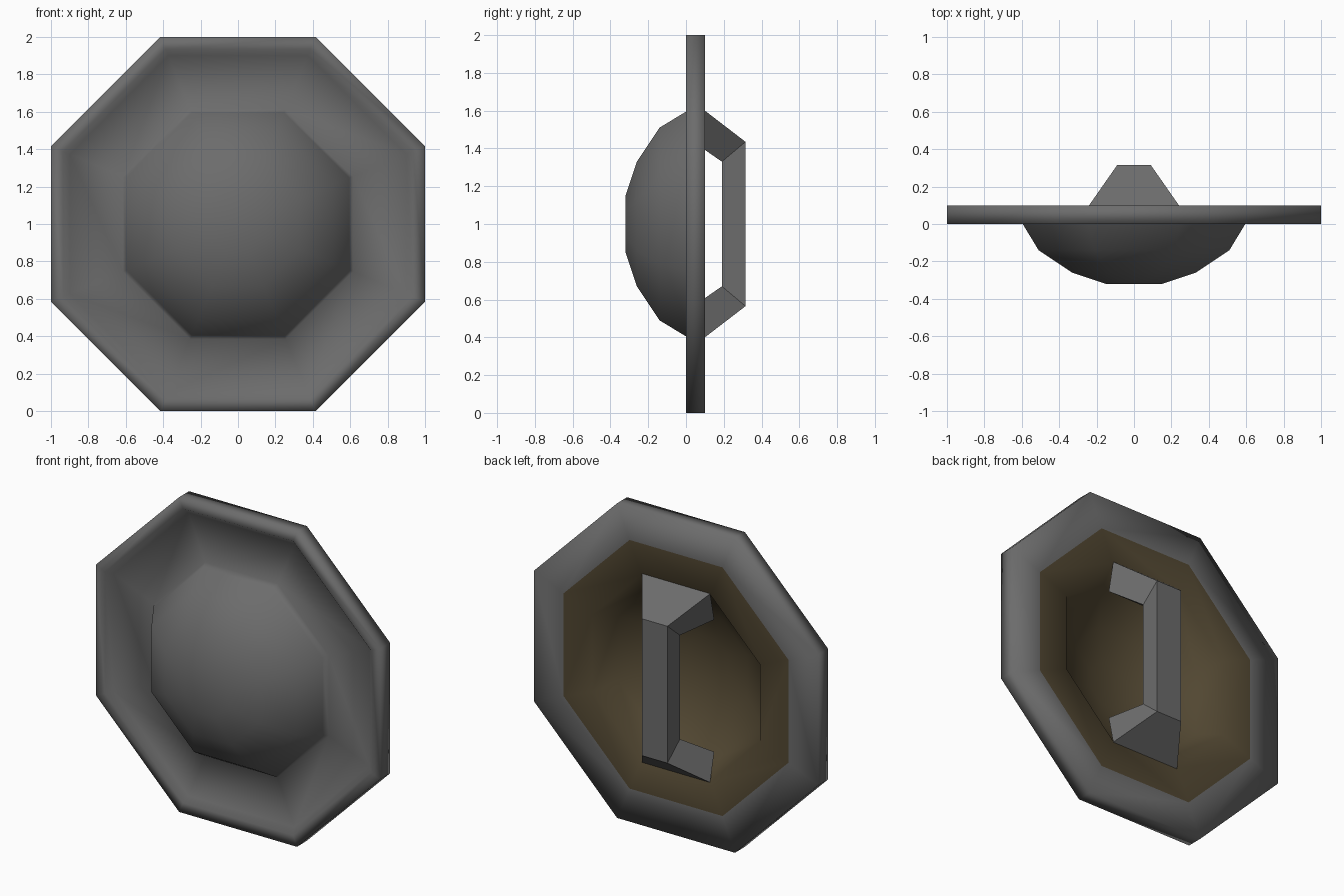
import bpy, math

if "Cube" in bpy.data.objects:
    bpy.data.objects.remove(bpy.data.objects["Cube"])

CZ = 1.0                                   # height of the shield centre
K = 1 / math.cos(math.pi / 8)              # apothem to corner radius


def material(name, rgb):
    m = bpy.data.materials.new(name)
    m.diffuse_color = (*rgb, 1)
    m.use_nodes = True
    m.node_tree.nodes["Principled BSDF"].inputs["Base Color"].default_value = m.diffuse_color
    return m


metal = material("grey_metal", (0.15, 0.15, 0.15))
leather = material("brown_leather", (0.085, 0.064, 0.032))


def make(name, verts, faces, mat, smooth):
    me = bpy.data.meshes.new(name)
    me.from_pydata(verts, [], faces)
    me.materials.append(mat)
    for p in me.polygons:
        p.use_smooth = smooth
    ob = bpy.data.objects.new(name, me)
    bpy.context.collection.objects.link(ob)
    return ob


def octagon_lathe(name, profile, mat, cap_end=False):
    """Sweep (apothem, y) points around the y axis with eight sides."""
    verts, faces = [], []
    for r, y in profile:
        for i in range(8):
            a = math.pi / 8 + i * math.pi / 4
            verts.append((r * K * math.cos(a), y, CZ + r * K * math.sin(a)))
    for j in range(len(profile) - 1):
        for i in range(8):
            n = (i + 1) % 8
            faces.append((j * 8 + i, j * 8 + n, j * 8 + 8 + n, j * 8 + 8 + i))
    if cap_end:
        faces.append(tuple(range(len(verts) - 8, len(verts))))
    return make(name, verts, faces, mat, True)


# shield body: back rim, outer wall, front lip, shallow recess, dome
octagon_lathe("shield_body", [
    (0.79, 0.10), (1.0, 0.10), (1.0, 0.0), (0.935, 0.0), (0.90, 0.035),
    (0.615, 0.035), (0.595, 0.0), (0.51, -0.14), (0.33, -0.26), (0.15, -0.32)],
    metal, True)

# leather lining: flat ring and hollow of the dome
octagon_lathe("back_lining", [
    (0.79, 0.10), (0.59, 0.10), (0.50, -0.04), (0.32, -0.16), (0.14, -0.22)],
    leather, True)

# handle: four-sided sections (half width, outer y/z, inner y/z), mirrored in z
half = [(0.24, (0.10, 0.60), (0.06, 0.42)),
        (0.09, (0.315, 0.435), (0.19, 0.33))]
sections = [(w, o, i, 1) for w, o, i in half] + \
           [(w, o, i, -1) for w, o, i in reversed(half)]
verts, faces = [], []
for w, (oy, oz), (iy, iz), s in sections:
    verts += [(-w, oy, CZ + s * oz), (w, oy, CZ + s * oz),
              (w, iy, CZ + s * iz), (-w, iy, CZ + s * iz)]
for j in range(3):
    for i in range(4):
        n = (i + 1) % 4
        faces.append((j * 4 + i, j * 4 + 4 + i, j * 4 + 4 + n, j * 4 + n))
faces += [(0, 1, 2, 3), (15, 14, 13, 12)]
handle = make("handle", verts, faces, metal, False)

# consistent outward normals
import bmesh
for ob in list(bpy.context.collection.objects):
    bm = bmesh.new()
    bm.from_mesh(ob.data)
    bmesh.ops.recalc_face_normals(bm, faces=bm.faces)
    if ob.name == "back_lining" and max(bm.faces, key=lambda f: f.calc_center_median().y).normal.y < 0:
        bmesh.ops.reverse_faces(bm, faces=bm.faces)
    bm.to_mesh(ob.data)
    bm.free()
